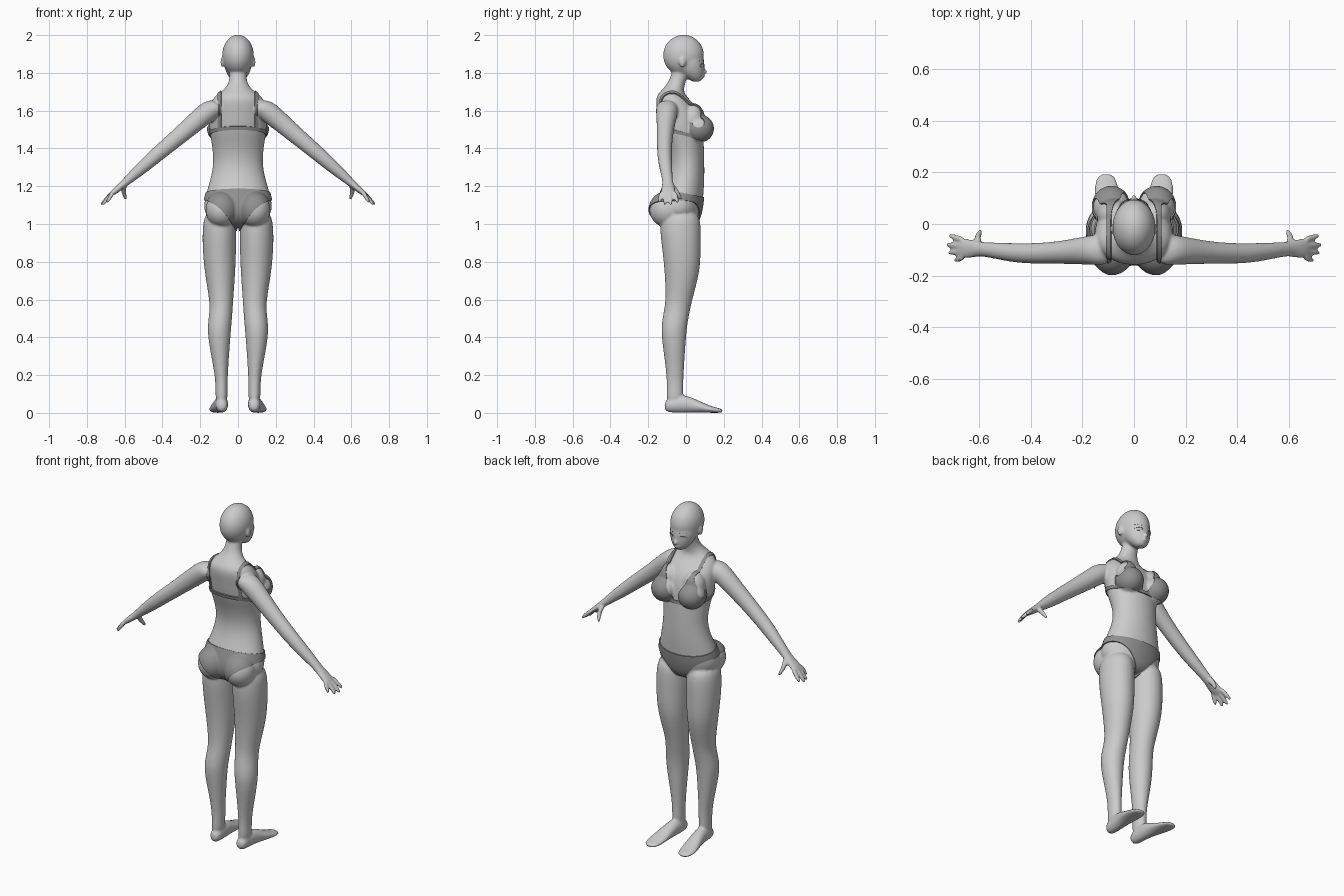
import bpy, bmesh
from math import sin, cos, pi, radians
from mathutils import Vector, Matrix

cube = bpy.data.objects.get("Cube")
if cube:
    bpy.data.objects.remove(cube)

X, Y, Z = Vector((1, 0, 0)), Vector((0, 1, 0)), Vector((0, 0, 1))


def material(name, grey):
    m = bpy.data.materials.new(name)
    m.use_nodes = True
    color = (grey, grey, grey, 1)
    m.diffuse_color = color
    bsdf = m.node_tree.nodes["Principled BSDF"]
    bsdf.inputs["Base Color"].default_value = color
    bsdf.inputs["Roughness"].default_value = 0.7
    return m


skin = material("light grey skin", 0.6)
cloth = material("mid grey cloth", 0.28)
lash = material("dark grey lash", 0.15)


def add_object(name, mesh, mat):
    obj = bpy.data.objects.new(name, mesh)
    bpy.context.collection.objects.link(obj)
    mesh.materials.clear()
    mesh.materials.append(mat)
    return obj


def bake(obj):
    """Replace the mesh by its modified result."""
    bpy.context.view_layer.update()
    graph = bpy.context.evaluated_depsgraph_get()
    mesh = bpy.data.meshes.new_from_object(obj.evaluated_get(graph))
    obj.modifiers.clear()
    obj.data = mesh
    mesh.shade_smooth()


def loft(bm, rings, u, v, sides=16):
    """Skin elliptical rings given as (x, y, z, radius_u, radius_v)."""
    loops = []
    for x, y, z, ru, rv in rings:
        c = Vector((x, y, z))
        turn = [2 * pi * i / sides for i in range(sides)]
        loops.append([bm.verts.new(c + u * ru * cos(t) + v * rv * sin(t)) for t in turn])
    for a, b in zip(loops, loops[1:]):
        for i in range(sides):
            j = (i + 1) % sides
            bm.faces.new((a[i], a[j], b[j], b[i]))
    bm.faces.new(loops[0][::-1])
    bm.faces.new(loops[-1])


def ball(bm, center, radii):
    m = Matrix.Translation(center) @ Matrix.Diagonal((*radii, 1))
    bmesh.ops.create_uvsphere(bm, u_segments=16, v_segments=10, radius=1.02, matrix=m)


bm = bmesh.new()

# Torso and neck: height, depth centre, half width, half depth
torso = [(.985, -.03, .06, .06), (1.01, -.035, .12, .1), (1.05, -.04, .18, .12),
         (1.1, -.035, .187, .125), (1.17, -.02, .17, .116), (1.25, 0, .145, .1),
         (1.33, .006, .131, .093), (1.42, -.005, .141, .102), (1.5, -.025, .156, .117),
         (1.58, -.035, .156, .117), (1.64, -.06, .15, .102), (1.68, -.08, .125, .078),
         (1.71, -.07, .075, .058), (1.75, -.048, .048, .046), (1.79, -.035, .046, .046),
         (1.84, -.02, .04, .04)]
loft(bm, [(0, y, z, a, b) for z, y, a, b in torso], X, Y)

# Head: skull, face, nose, lips
ball(bm, (0, -.013, 1.893), (.085, .11, .108))
face = [(1.752, .055, .02, .02), (1.765, .05, .037, .036), (1.79, .035, .059, .062),
        (1.83, .02, .075, .08), (1.88, .013, .08, .086), (1.93, 0, .06, .07)]
loft(bm, [(0, y, z, a, b) for z, y, a, b in face], X, Y)
ball(bm, (0, .098, 1.806), (.01, .017, .013))
ball(bm, (0, .088, 1.781), (.019, .012, .008))

leg = [(1.08, .095, -.03, .08, .1), (.98, .098, -.03, .092, .112),
       (.88, .099, -.025, .091, .105), (.75, .096, -.018, .084, .096),
       (.6, .088, -.037, .064, .071), (.53, .09, -.05, .062, .07),
       (.45, .1, -.065, .065, .07), (.35, .098, -.063, .055, .061),
       (.2, .088, -.058, .034, .045), (.12, .087, -.058, .033, .045),
       (.04, .087, -.06, .032, .045)]
foot = [(.085, -.115, .035, .02, .022), (.086, -.09, .04, .034, .04),
        (.087, -.03, .05, .036, .05), (.093, .03, .042, .04, .042),
        (.102, .09, .027, .048, .027), (.107, .14, .017, .049, .017),
        (.108, .178, .012, .04, .012), (.108, .195, .01, .022, .009)]
arm = [(.09, -.1, 1.63, .04, .055), (.14, -.1, 1.61, .058, .062),
       (.2, -.103, 1.562, .055, .054), (.3, -.112, 1.475, .047, .043),
       (.42, -.115, 1.375, .041, .04), (.5, -.108, 1.305, .036, .036),
       (.58, -.098, 1.235, .025, .028), (.61, -.096, 1.208, .02, .031),
       (.65, -.095, 1.175, .017, .042), (.68, -.095, 1.15, .011, .037)]
# Knuckle depth, then tip position of each finger
fingers = [(-.061, (.718, -.045, 1.112)), (-.084, (.728, -.08, 1.1)),
           (-.107, (.72, -.112, 1.1)), (-.128, (.695, -.142, 1.113))]

for s in (1, -1):
    def side(rings):
        return [(s * r[0], *r[1:]) for r in rings]

    loft(bm, side([(x, y, z, a, b) for z, x, y, a, b in leg]), X, Y)
    loft(bm, side(foot), X, Z)
    across = Vector((s * .66, 0, .75))
    loft(bm, side(arm), across, Y)
    for y, tip in fingers:
        base = Vector((.66, y, 1.17))
        path = [base.lerp(Vector(tip), t) for t in (0, .35, .7, 1)]
        loft(bm, side([(*p, r, r) for p, r in zip(path, (.013, .013, .012, .009))]),
             across, Y, 10)
    thumb = [(.6, -.08, 1.21, .016, .018), (.608, -.055, 1.175, .014, .015),
             (.6, -.036, 1.148, .012, .012), (.592, -.024, 1.127, .009, .009)]
    loft(bm, side(thumb), X, Vector((0, .8, .6)), 10)

    # Breast, its upper slope, buttock and ear
    ball(bm, (s * .088, .066, 1.505), (.072, .078, .07))
    ball(bm, (s * .08, .035, 1.55), (.065, .062, .085))
    ball(bm, (s * .087, -.1, 1.075), (.086, .095, .092))
    ball(bm, (s * .083, -.02, 1.857), (.01, .018, .028))

bmesh.ops.recalc_face_normals(bm, faces=bm.faces)
body_mesh = bpy.data.meshes.new("body")
bm.to_mesh(body_mesh)
bm.free()

# Fuse everything into one smooth body
body = add_object("body", body_mesh, skin)
body.modifiers.new("round", "SUBSURF").levels = 2
fuse = body.modifiers.new("fuse", "REMESH")
fuse.mode = "VOXEL"
fuse.voxel_size = 0.0058
soften = body.modifiers.new("soften", "SMOOTH")
soften.factor, soften.iterations = 0.5, 10
bake(body)
body.data.materials.clear()
body.data.materials.append(skin)


def patch(name, rule, thickness, mat):
    """Thin shell over the body wherever rule(x, y, z) is negative."""
    bm = bmesh.new()
    bm.from_mesh(body.data)
    bmesh.ops.triangulate(bm, faces=bm.faces)
    value = {v: rule(*v.co) for v in bm.verts}
    cuts = []
    for e in list(bm.edges):
        a, b = e.verts
        fa, fb = value[a], value[b]
        if fa * fb < 0:
            cuts.append(bmesh.utils.edge_split(e, a, fa / (fa - fb))[1])
    bmesh.ops.connect_verts(bm, verts=cuts)
    outside = [f for f in bm.faces if any(value.get(v, 0) > 0 for v in f.verts)]
    bmesh.ops.delete(bm, geom=outside, context="FACES")
    mesh = bpy.data.meshes.new(name)
    bm.to_mesh(mesh)
    bm.free()
    obj = add_object(name, mesh, mat)
    shell = obj.modifiers.new("shell", "SOLIDIFY")
    shell.thickness, shell.offset = thickness, 1
    bake(obj)
    obj.data.set_sharp_from_angle(angle=radians(40))


def briefs(x, y, z):
    a = abs(x)
    leg_line = 1.125 - .18 * (1 - min(a / .19, 1)) ** 2
    return max(z - (1.16 - .2 * y), leg_line - z, a - .3)


def bra(x, y, z):
    a = abs(x)
    line = 1.475 - .25 * y
    band = max(abs(z - line) - .009, a - .18)
    strap = max(abs(a - .096) - .008, 1.505 - z, z - 1.75)
    cup = max(.02 - y, line - .009 - z, .012 + (z - 1.45) * .4 - a,
              a - .18 + (z - 1.47) * .55)
    return min(band, strap, cup)


def eyes(x, y, z):
    return max(((abs(x) - .036) / .017) ** 2 + ((z - 1.838) / .01) ** 2 - 1, -y)


def lashes(x, y, z):
    d = abs(x) - .036
    return max(abs(z - 1.849 + 22 * d * d) - .002, abs(d) - .018, -y)


def brows(x, y, z):
    d = abs(x) - .038
    return max(abs(z - 1.868 + 12 * d * d) - .0015, abs(d) - .018, -y)


patch("briefs", briefs, .006, cloth)
patch("bra", bra, .006, cloth)
patch("eyes", eyes, .003, skin)
patch("lashes", lashes, .004, lash)
patch("brows", brows, .002, lash)
